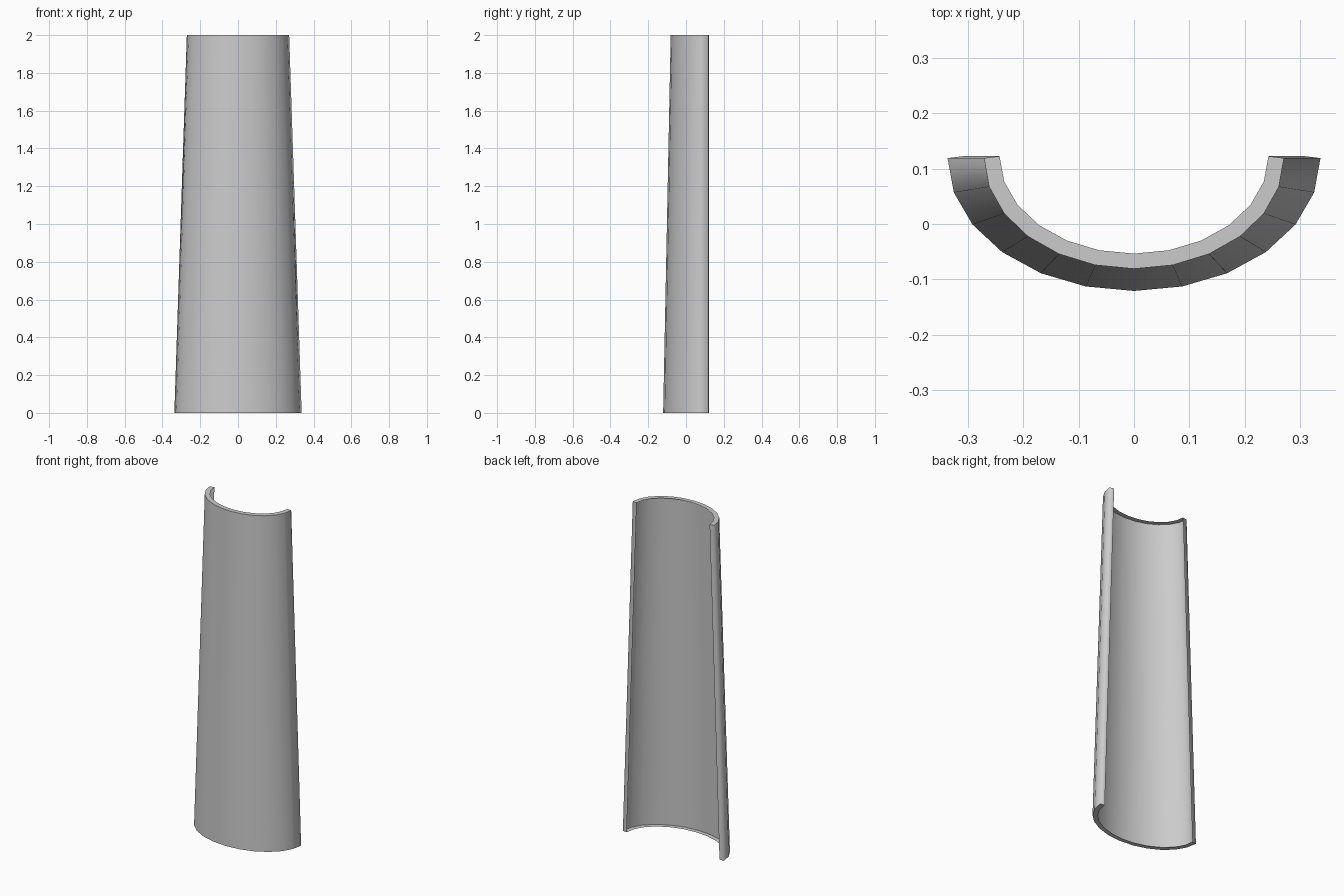
import bpy, bmesh
from math import sin, cos, pi

if "Cube" in bpy.data.objects:
    bpy.data.objects.remove(bpy.data.objects["Cube"])

SEGMENTS = 12


def half_ellipse(bm, a, b, cy, z):
    """Ring of vertices along the front half of an ellipse."""
    return [bm.verts.new((-a * cos(pi * i / SEGMENTS),
                          cy - b * sin(pi * i / SEGMENTS), z))
            for i in range(SEGMENTS + 1)]


# Tapered half-elliptical sheet with a thin inward flange and no inner skin
bm = bmesh.new()
loops = [
    half_ellipse(bm, 0.309, 0.217, 0.1225, 0.0),  # bottom flange inner edge
    half_ellipse(bm, 0.337, 0.240, 0.119, 0.0),   # outer bottom
    half_ellipse(bm, 0.271, 0.200, 0.119, 2.0),   # outer top
    half_ellipse(bm, 0.243, 0.176, 0.1225, 2.0),  # top flange inner edge
]

# Bottom flange, outer sheet, top flange
for lo, hi in zip(loops, loops[1:]):
    for i in range(SEGMENTS):
        bm.faces.new((lo[i], lo[i + 1], hi[i + 1], hi[i]))

# Long back flanges
for i in (0, SEGMENTS):
    bm.faces.new([ring[i] for ring in loops])

bmesh.ops.recalc_face_normals(bm, faces=bm.faces)

# Smooth around the sheet and its back edges, sharp at top and bottom
for face in bm.faces:
    face.smooth = True
for edge in bm.edges:
    zs = [v.co.z for v in edge.verts]
    edge.smooth = abs(zs[0] - zs[1]) > 1

mesh = bpy.data.meshes.new("curved_shell")
bm.to_mesh(mesh)
bm.free()
for edge in mesh.edges:
    zs = [mesh.vertices[v].co.z for v in edge.vertices]
    edge.use_edge_sharp = abs(zs[0] - zs[1]) < 1

shell = bpy.data.objects.new("curved_shell", mesh)
bpy.context.collection.objects.link(shell)
